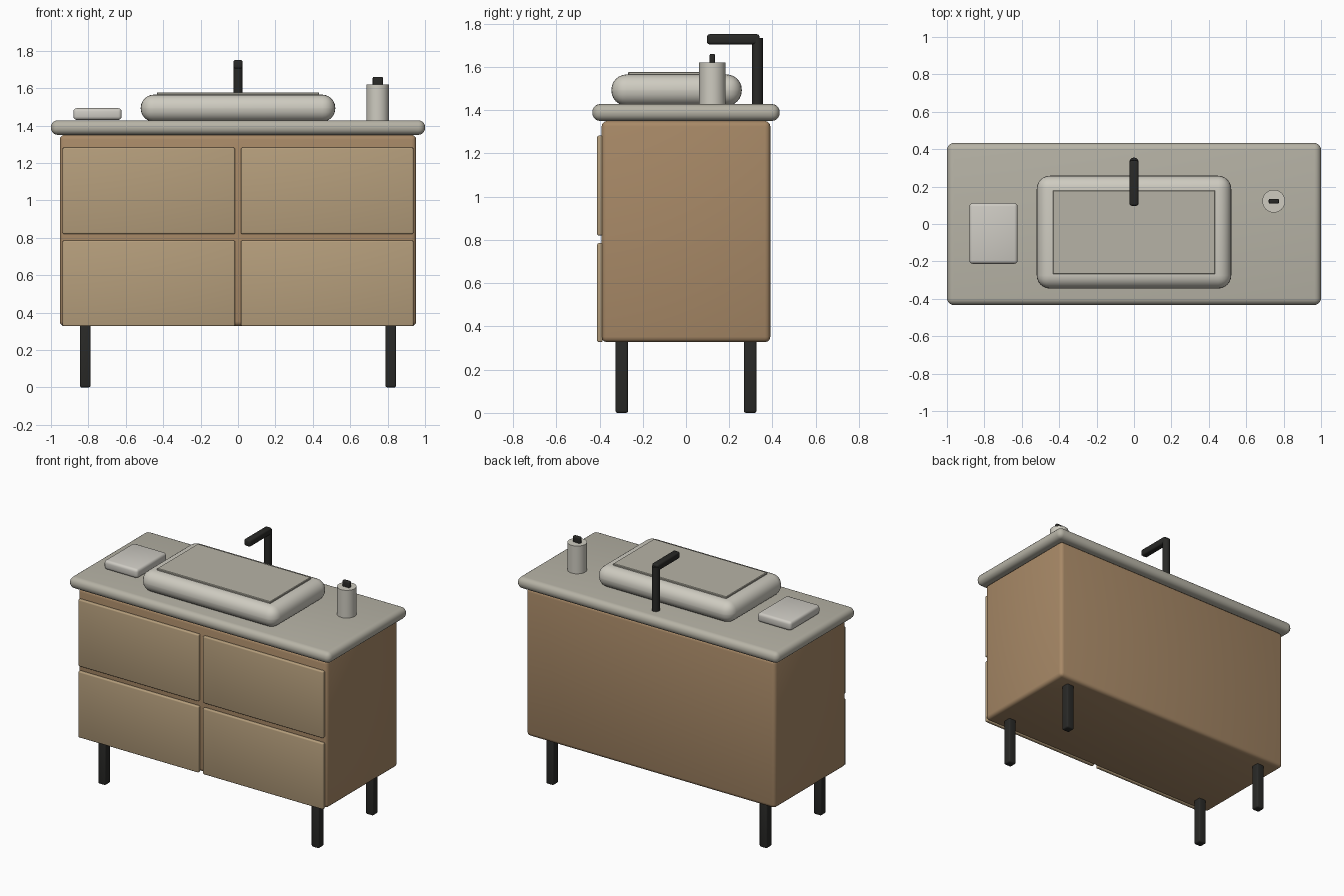
import bpy, math

if "Cube" in bpy.data.objects:
    bpy.data.objects.remove(bpy.data.objects["Cube"])


def material(name, r, g, b):
    m = bpy.data.materials.new(name)
    m.diffuse_color = (r, g, b, 1)
    m.use_nodes = True
    m.node_tree.nodes["Principled BSDF"].inputs["Base Color"].default_value = m.diffuse_color
    return m


STONE = material("stone", 0.47, 0.45, 0.38)
CERAMIC = material("ceramic", 0.62, 0.60, 0.53)
WOOD = material("wood", 0.39, 0.25, 0.135)
FRONT = material("drawer_wood", 0.46, 0.34, 0.20)
BLACK = material("black_metal", 0.022, 0.022, 0.02)
CLOTH = material("cloth", 0.62, 0.60, 0.55)


def finish(ob, name, mat, bevel, segments):
    ob.name = name
    ob.data.materials.append(mat)
    if bevel:
        mod = ob.modifiers.new("Bevel", 'BEVEL')
        mod.width = bevel
        mod.segments = segments
        mod.limit_method = 'ANGLE'
        bpy.ops.object.modifier_apply(modifier=mod.name)
    bpy.ops.object.shade_smooth_by_angle(angle=math.radians(35))
    return ob


def box(name, x, y, z, mat, bevel=0.0, segments=3):
    """Rounded box given by its (min, max) extents on each axis."""
    mid = [(a + b) / 2 for a, b in (x, y, z)]
    bpy.ops.mesh.primitive_cube_add(size=1, location=mid)
    ob = bpy.context.object
    ob.scale = [b - a for a, b in (x, y, z)]
    bpy.ops.object.transform_apply(location=False, rotation=False, scale=True)
    return finish(ob, name, mat, bevel, segments)


def cylinder(name, x, y, z, radius, mat, bevel=0.0, sides=32):
    bpy.ops.mesh.primitive_cylinder_add(vertices=sides, radius=radius, depth=z[1] - z[0],
                                        location=(x, y, (z[0] + z[1]) / 2))
    return finish(bpy.context.object, name, mat, bevel, 2)


# Cabinet and countertop
box("cabinet_body", (-0.953, 0.953), (-0.39, 0.39), (0.327, 1.35), WOOD, 0.025)
box("countertop", (-1, 1), (-0.433, 0.433), (1.35, 1.428), STONE, 0.036, 5)

# Four drawer fronts
for side, x in (("left", (-0.938, -0.016)), ("right", (0.016, 0.938))):
    for level, z in (("lower", (0.327, 0.785)), ("upper", (0.82, 1.282))):
        box(f"drawer_{level}_{side}", x, (-0.411, -0.385), z, FRONT, 0.008)

# Four legs
for sx, side in ((-1, "left"), (1, "right")):
    for sy, end in ((-1, "front"), (1, "back")):
        cx, cy, h = sx * 0.817, sy * 0.297, 0.029
        box(f"leg_{end}_{side}", (cx - h, cx + h), (cy - h, cy + h), (0, 0.35), BLACK, 0.01)

# Vessel basin with its raised top panel
box("basin", (-0.52, 0.52), (-0.345, 0.258), (1.42, 1.565), CERAMIC, 0.07, 6)
box("basin_inner", (-0.434, 0.434), (-0.268, 0.18), (1.50, 1.577), STONE, 0.004, 1)

# Faucet
cylinder("faucet_post", 0, 0.33, (1.428, 1.733), 0.025, BLACK)
box("faucet_spout", (-0.024, 0.024), (0.097, 0.34), (1.704, 1.751), BLACK, 0.012)

# Soap dispenser
cylinder("soap_bottle", 0.747, 0.122, (1.425, 1.62), 0.061, CERAMIC)
box("soap_pump", (0.72, 0.775), (0.109, 0.134), (1.61, 1.66), BLACK, 0.007)

# Folded towel
box("folded_towel", (-0.88, -0.622), (-0.213, 0.112), (1.43, 1.493), CLOTH, 0.018)
